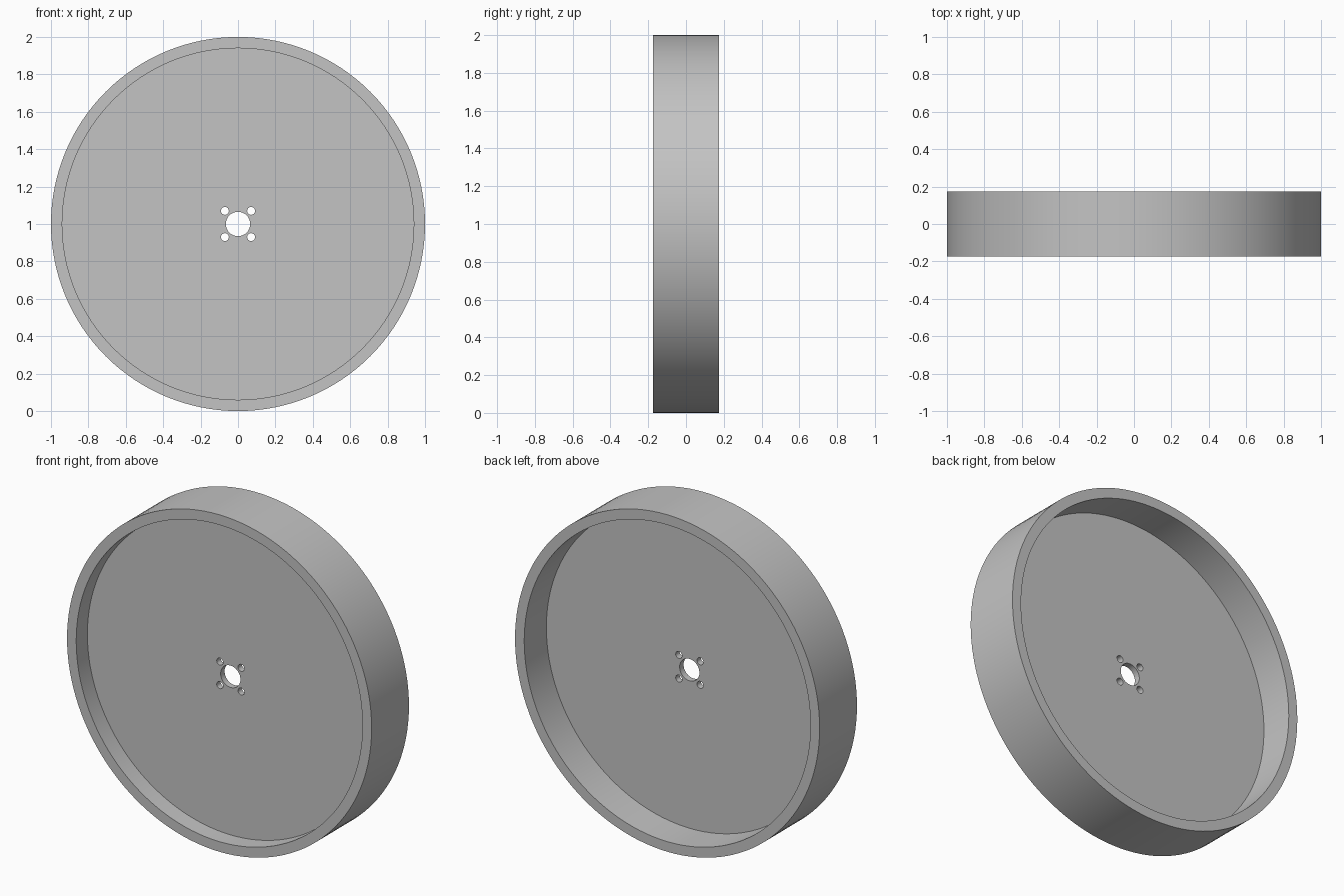
import bpy, bmesh, math
from mathutils import Vector, Matrix

cube = bpy.data.objects.get("Cube")
if cube:
    bpy.data.objects.remove(cube)

SEGMENTS = 128
RADIUS, RIM_INNER, BORE = 1.0, 0.94, 0.065
HALF_WIDTH = 0.175
WEB_FRONT, WEB_BACK = -0.07, -0.033   # web sits nearer the front
BOLT_OFFSET, BOLT_RADIUS = 0.07, 0.021
CENTRE = Vector((0, 0, RADIUS))

grey = bpy.data.materials.new("light_grey")
grey.use_nodes = True
grey.diffuse_color = (0.55, 0.55, 0.55, 1)
grey.node_tree.nodes["Principled BSDF"].inputs["Base Color"].default_value = grey.diffuse_color


def add_object(name, bm):
    bmesh.ops.recalc_face_normals(bm, faces=bm.faces)
    mesh = bpy.data.meshes.new(name)
    bm.to_mesh(mesh)
    bm.free()
    mesh.materials.append(grey)
    obj = bpy.data.objects.new(name, mesh)
    bpy.context.collection.objects.link(obj)
    return obj


# Wheel body: rim and web section (radius, y) revolved around the axle
section = [(RADIUS, -HALF_WIDTH), (RADIUS, HALF_WIDTH),
           (RIM_INNER, HALF_WIDTH), (RIM_INNER, WEB_BACK),
           (BORE, WEB_BACK), (BORE, WEB_FRONT),
           (RIM_INNER, WEB_FRONT), (RIM_INNER, -HALF_WIDTH)]
bm = bmesh.new()
verts = [bm.verts.new(CENTRE + Vector((r, y, 0))) for r, y in section]
edges = [bm.edges.new((verts[i - 1], verts[i])) for i in range(len(verts))]
bmesh.ops.spin(bm, geom=verts + edges, cent=CENTRE, axis=(0, 1, 0),
               angle=math.tau, steps=SEGMENTS, use_merge=True)
bmesh.ops.remove_doubles(bm, verts=bm.verts, dist=0.0001)
wheel = add_object("wheel", bm)

# Four bolt holes around the bore
bm = bmesh.new()
turn = Matrix.Rotation(math.pi / 2, 4, 'X')
for sx in (-1, 1):
    for sz in (-1, 1):
        place = CENTRE + Vector((sx * BOLT_OFFSET, WEB_FRONT, sz * BOLT_OFFSET))
        bmesh.ops.create_cone(bm, cap_ends=True, segments=24, depth=0.2,
                              radius1=BOLT_RADIUS, radius2=BOLT_RADIUS,
                              matrix=Matrix.Translation(place) @ turn)
cutter = add_object("bolt_hole_cutter", bm)
cutter.hide_render = True

# Cut the holes and keep edges sharp
bpy.ops.object.select_all(action='DESELECT')
wheel.select_set(True)
bpy.context.view_layer.objects.active = wheel
cut = wheel.modifiers.new("bolt_holes", 'BOOLEAN')
cut.operation = 'DIFFERENCE'
cut.solver = 'EXACT'
cut.object = cutter
bpy.ops.object.modifier_apply(modifier=cut.name)
bpy.data.objects.remove(cutter)
bpy.ops.object.shade_smooth_by_angle(angle=math.radians(30))
